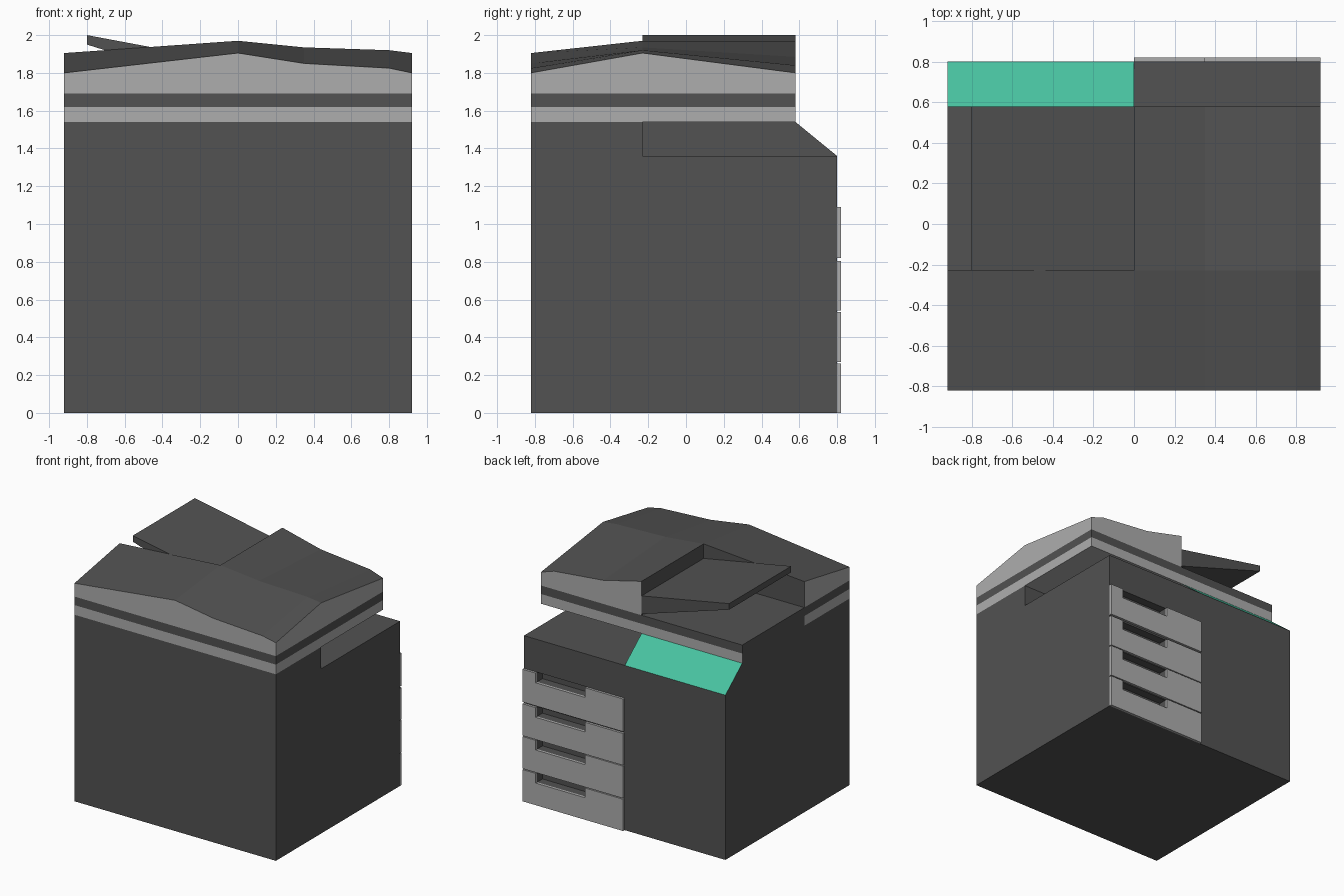
import bpy, bmesh
from mathutils import Vector

if "Cube" in bpy.data.objects:
    bpy.data.objects.remove(bpy.data.objects["Cube"])


def mat(name, col):
    m = bpy.data.materials.new(name)
    m.diffuse_color = (*col, 1)
    m.use_nodes = True
    m.node_tree.nodes["Principled BSDF"].inputs["Base Color"].default_value = m.diffuse_color
    return m


DARK = mat("charcoal", (0.085, 0.085, 0.085))
LIGHT = mat("light_grey", (0.42, 0.42, 0.42))
GREEN = mat("panel_green", (0.065, 0.54, 0.35))


def finish(bm, name, mats, rule=None):
    bmesh.ops.recalc_face_normals(bm, faces=bm.faces[:])
    bm.normal_update()
    if rule:
        for f in bm.faces:
            f.material_index = rule(f)
    me = bpy.data.meshes.new(name)
    bm.to_mesh(me)
    bm.free()
    for m in mats:
        me.materials.append(m)
    ob = bpy.data.objects.new(name, me)
    bpy.context.collection.objects.link(ob)
    return ob


def add_prism(bm, pts, vec):
    """Extrude a closed 3D polygon along vec."""
    f = bm.faces.new([bm.verts.new(p) for p in pts])
    r = bmesh.ops.extrude_face_region(bm, geom=[f], use_keep_orig=True)
    vs = [g for g in r["geom"] if isinstance(g, bmesh.types.BMVert)]
    bmesh.ops.translate(bm, verts=vs, vec=Vector(vec))


def prism(name, pts, vec, mats, rule=None):
    bm = bmesh.new()
    add_prism(bm, pts, vec)
    return finish(bm, name, mats, rule)


def rect(x0, x1, y0, y1, z):
    return [(x0, y0, z), (x1, y0, z), (x1, y1, z), (x0, y1, z)]


W, B, F, STEP = 0.92, -0.82, 0.58, -0.23

# body: half with sloped control panel, half with output recess
left = [(B, 0), (0.8, 0), (0.8, 1.36), (F, 1.54), (B, 1.54)]
right = [(B, 0), (0.8, 0), (0.8, 1.36), (STEP, 1.36), (STEP, 1.54), (B, 1.54)]
prism("body_panel_side", [(-W, y, z) for y, z in left], (W, 0, 0), [DARK, GREEN],
      lambda f: int(f.normal.y > 0.3 and f.normal.z > 0.3))
body = prism("body_drawer_side", [(0, y, z) for y, z in right], (W, 0, 0), [DARK])

# drawers with handle notches, and matching pockets cut in the body
cut = bmesh.new()
H0, H1, DROP = 0.35, 0.80, 0.08
for i, (z0, z1) in enumerate([(0, 0.262), (0.27, 0.535), (0.542, 0.805), (0.82, 1.09)]):
    u = [(0, z0), (W, z0), (W, z1), (H1, z1), (H1, z1 - DROP), (H0, z1 - DROP), (H0, z1), (0, z1)]
    prism(f"drawer_{i + 1}", [(x, 0.80, z) for x, z in u], (0, 0.02, 0), [LIGHT])
    add_prism(cut, rect(H0, H1, 0.73, 0.9, z1 - DROP), (0, 0, DROP))
cutter = finish(cut, "handle_pocket_cutter", [DARK])
cutter.hide_render = True
cutter.hide_set(True)
mod = body.modifiers.new("pockets", 'BOOLEAN')
mod.operation = 'DIFFERENCE'
mod.solver = 'EXACT'
mod.object = cutter

# scanner bands
ell = [(-W, B), (W, B), (W, F), (0, F), (0, STEP), (-W, STEP)]
prism("lower_band", [(x, y, 1.54) for x, y in ell], (0, 0, 0.08), [LIGHT])
prism("lower_band_corner", rect(-W, 0, STEP, F, 1.54), (0, 0, 0.08), [LIGHT, DARK],
      lambda f: int(f.normal.x < -0.5))
prism("scanner_band", rect(-W, W, B, F, 1.62), (0, 0, 0.07), [DARK])

# lid: faceted roof with a missing corner, light walls below
xs = [-W, 0, 0.35, 0.8, W]
ys = [B, STEP, F]
hs = [[1.80, 1.905, 1.85, 1.825, 1.80],
      [1.905, 1.97, 1.935, 1.92, 1.905],
      [None, 1.97, 1.885, 1.84, 1.80]]
bm = bmesh.new()
top, low = {}, {}
for j, y in enumerate(ys):
    for i, x in enumerate(xs):
        if hs[j][i] is not None:
            top[i, j] = bm.verts.new((x, y, hs[j][i]))
            low[i, j] = bm.verts.new((x, y, 1.69))
for i in range(4):
    for j in range(2):
        ks = [(i, j), (i + 1, j), (i + 1, j + 1), (i, j + 1)]
        if all(k in top for k in ks):
            bm.faces.new([top[k] for k in ks])
            bm.faces.new([low[k] for k in reversed(ks)])
ring = [(i, 0) for i in range(5)] + [(4, 1)] + [(i, 2) for i in (4, 3, 2, 1)] + [(1, 1), (0, 1)]
for a, b in zip(ring, ring[1:] + ring[:1]):
    bm.faces.new([low[a], low[b], top[b], top[a]])


def lid_rule(f):
    c = f.calc_center_median()
    inner = abs(f.normal.z) < 0.3 and (
        (abs(c.x) < 0.01 and c.y > STEP) or (abs(c.y - STEP) < 0.01 and c.x < -0.1 and f.normal.y > 0.5))
    return int(f.normal.z > 0.3 or inner)


finish(bm, "lid", [LIGHT, DARK], lid_rule)

# wedge-shaped feeder tray
wedge = [(0, 1.70), (0, 1.85), (-0.8, 2.0), (-0.8, 1.95)]
prism("feeder_tray", [(x, STEP, z) for x, z in wedge], (0, F - STEP, 0), [DARK])
